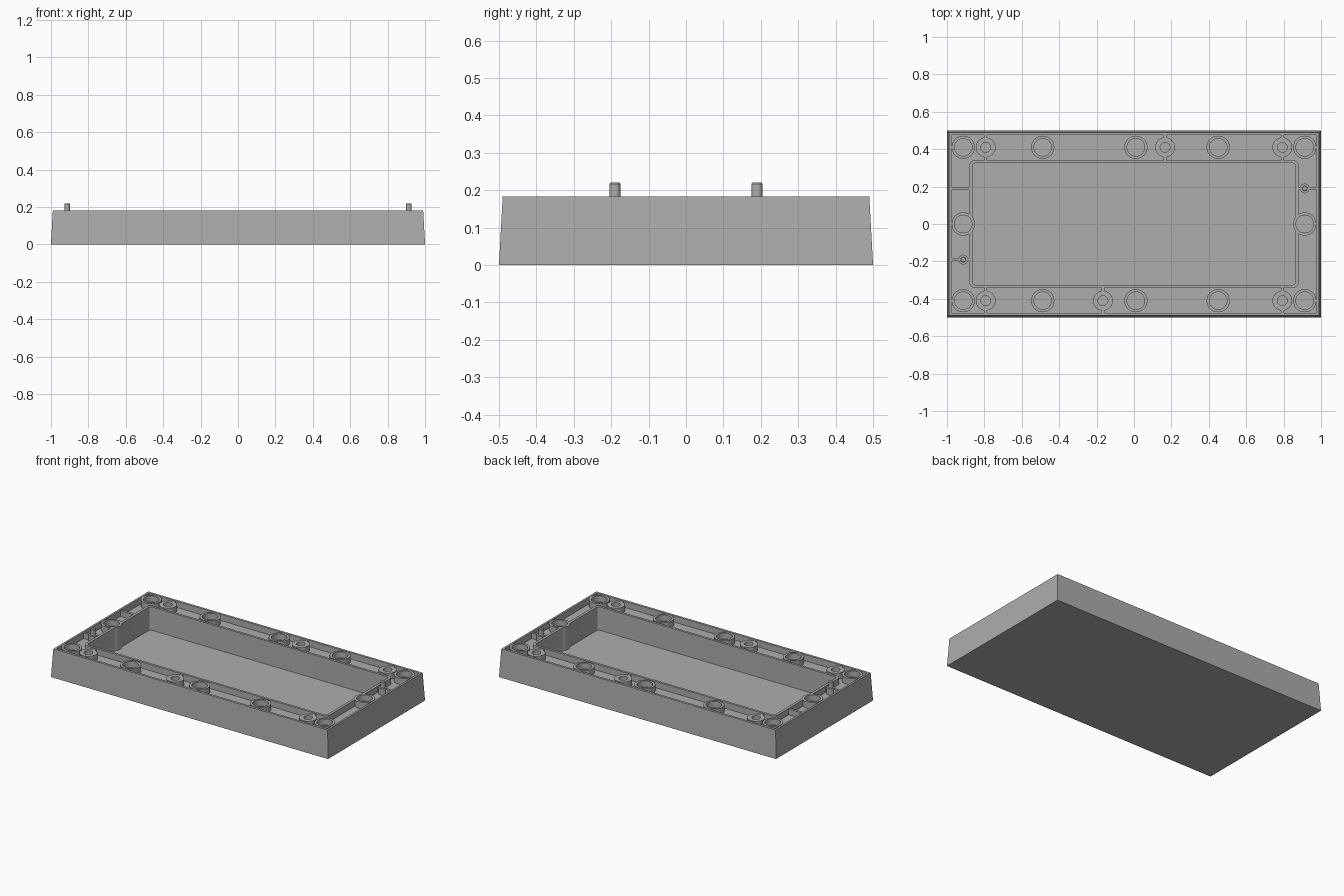
import bpy, bmesh
from math import cos, sin, pi, acos

cube = bpy.data.objects.get("Cube")
if cube:
    bpy.data.objects.remove(cube, do_unlink=True)

RIM, CHANNEL, FLOOR = 0.183, 0.142, 0.03
END_X, SIDE_Y = 0.913, 0.41

grey = bpy.data.materials.new("grey plastic")
grey.use_nodes = True
grey.diffuse_color = (0.42, 0.42, 0.42, 1)
grey.node_tree.nodes["Principled BSDF"].inputs["Base Color"].default_value = (0.42, 0.42, 0.42, 1)


def finish(bm, name, smooth=False):
    bmesh.ops.recalc_face_normals(bm, faces=bm.faces)
    mesh = bpy.data.meshes.new(name)
    bm.to_mesh(mesh)
    bm.free()
    mesh.materials.append(grey)
    obj = bpy.data.objects.new(name, mesh)
    bpy.context.collection.objects.link(obj)
    if smooth:
        bpy.ops.object.select_all(action='DESELECT')
        obj.select_set(True)
        bpy.context.view_layer.objects.active = obj
        bpy.ops.object.shade_smooth_by_angle(angle=0.6)
    return obj


def skin(bm, loops, closed=False):
    """Join consecutive point loops with quads."""
    rings = [[bm.verts.new(p) for p in loop] for loop in loops]
    pairs = list(zip(rings, rings[1:]))
    if closed:
        pairs.append((rings[-1], rings[0]))
    for a, b in pairs:
        for i in range(len(a)):
            j = (i + 1) % len(a)
            bm.faces.new((a[i], a[j], b[j], b[i]))
    return rings


def rect(hx, hy, z):
    return [(-hx, -hy, z), (hx, -hy, z), (hx, hy, z), (-hx, hy, z)]


def lathe(name, x, y, profile, seg=32):
    """Turn a radius/height profile about a vertical axis, capping its end."""
    bm = bmesh.new()
    loops = [[(x + r * cos(2 * pi * i / seg), y + r * sin(2 * pi * i / seg), z)
              for i in range(seg)] for r, z in profile]
    bm.faces.new(skin(bm, loops)[-1])
    return finish(bm, name, True)


def rib(name, x0, x1, y0, y1):
    bm = bmesh.new()
    cx, cy, hx, hy = (x0 + x1) / 2, (y0 + y1) / 2, abs(x1 - x0) / 2, abs(y1 - y0) / 2
    loops = [[(cx + px, cy + py, z) for px, py, z in rect(hx, hy, z)]
             for z in (CHANNEL - 0.01, RIM - 0.004)]
    rings = skin(bm, loops)
    bm.faces.new(rings[0])
    bm.faces.new(rings[1])
    return finish(bm, name)


# Tapered tray: base, outer wall, channel and cavity floor
bm = bmesh.new()
rings = skin(bm, [rect(1, 0.5, 0), rect(0.99, 0.49, RIM), rect(0.977, 0.475, RIM),
                  rect(0.977, 0.475, CHANNEL), rect(0.871, 0.332, CHANNEL),
                  rect(0.871, 0.332, FLOOR)])
bm.faces.new(rings[0])
bm.faces.new(rings[-1])
finish(bm, "tray")


# Inner wall with rounded corners and a curved bulge at each end
def wall_outline(hx, hy, r, bulge, z):
    half = acos((END_X - hx) / bulge)
    pts = []
    for side in (1, -1):
        for k in range(13):
            a = half - 2 * half * k / 12
            pts.append((side * (END_X - bulge * cos(a)), -side * bulge * sin(a), z))
        for sx, start in ((1, 0), (-1, pi / 2)):
            for k in range(7):
                a = start + pi / 2 * k / 6
                pts.append((side * (sx * (hx - r) + r * cos(a)),
                            side * (hy - r + r * sin(a)), z))
    return pts


bm = bmesh.new()
outer, inner = (0.88, 0.34, 0.025, 0.047), (0.863, 0.325, 0.015, 0.062)
skin(bm, [wall_outline(*outer, FLOOR), wall_outline(*outer, RIM),
          wall_outline(*inner, RIM), wall_outline(*inner, FLOOR)], closed=True)
finish(bm, "inner_wall", True)

# Large round sockets along the sides and at both ends
socket = [(0.062, CHANNEL - 0.01), (0.062, RIM), (0.047, RIM), (0.047, CHANNEL + 0.002)]
sockets = [(x, s * SIDE_Y) for s in (1, -1) for x in (-END_X, -0.488, 0.01, 0.45, END_X)]
for x, y in sockets + [(-END_X, 0), (END_X, 0)]:
    lathe("socket", x, y, socket)

# Screw bosses, each braced to both walls
boss = [(0.053, CHANNEL - 0.01), (0.053, RIM - 0.002), (0.026, RIM - 0.002), (0.026, CHANNEL + 0.002)]
for s in (1, -1):
    for x in (-0.793, s * 0.166, 0.793):
        lathe("screw_boss", x, s * SIDE_Y, boss)
        rib("boss_rib_outer", x - 0.008, x + 0.008, s * 0.455, s * 0.48)
        rib("boss_rib_inner", x - 0.008, x + 0.008, s * 0.335, s * 0.365)

# Locating pins and end ribs
pin = [(0.026, CHANNEL - 0.01), (0.026, RIM), (0.015, RIM), (0.015, 0.217), (0.012, 0.22)]
for s in (1, -1):
    lathe("locating_pin", s * END_X, s * 0.19, pin, 24)
    rib("pin_rib_outer", s * 0.93, s * 0.98, s * 0.19 - 0.008, s * 0.19 + 0.008)
    rib("pin_rib_inner", s * 0.875, s * 0.895, s * 0.19 - 0.008, s * 0.19 + 0.008)
rib("end_rib", -0.98, -0.875, 0.182, 0.198)
